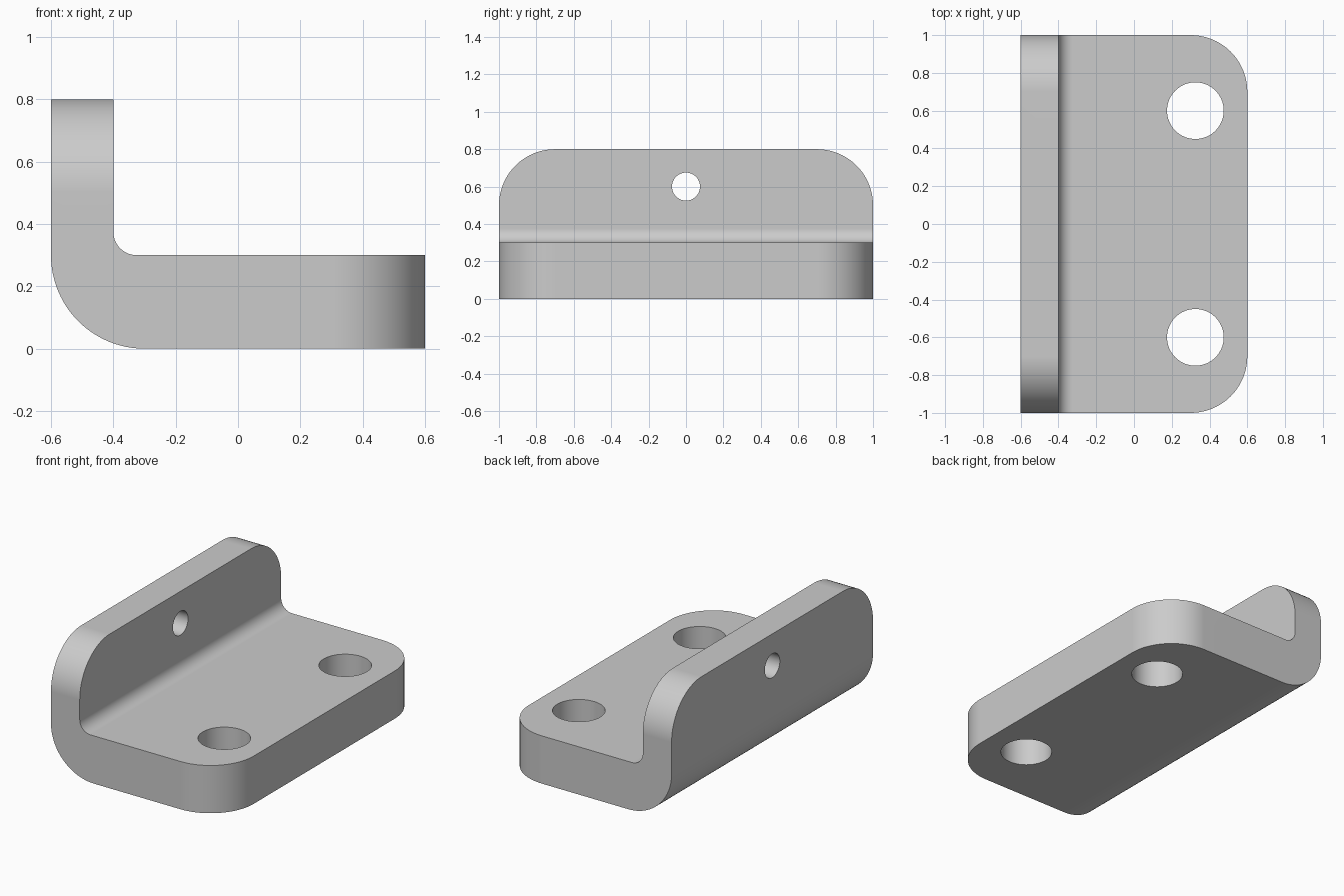
import bpy, bmesh
from math import sin, cos, pi, radians
from mathutils import Vector

if "Cube" in bpy.data.objects:
    bpy.data.objects.remove(bpy.data.objects["Cube"])


def arc(cx, cy, r, a0, a1, n=20):
    a0, a1 = radians(a0), radians(a1)
    return [(cx + r * cos(a0 + (a1 - a0) * i / n),
             cy + r * sin(a0 + (a1 - a0) * i / n)) for i in range(n + 1)]


def circle(cx, cy, r, n=64):
    return arc(cx, cy, r, 0, 360, n)[:-1]


def prism(name, pts, axis, lo, hi):
    """Extrude a 2D outline along an axis (0=x, 1=y, 2=z)."""
    def put(p, d):
        c = list(p)
        c.insert(axis, d)
        return c
    bm = bmesh.new()
    face = bm.faces.new([bm.verts.new(put(p, lo)) for p in pts])
    ext = bmesh.ops.extrude_face_region(bm, geom=[face])
    move = Vector(put((0, 0), hi - lo))
    bmesh.ops.translate(bm, vec=move, verts=[v for v in ext["geom"] if isinstance(v, bmesh.types.BMVert)])
    bmesh.ops.recalc_face_normals(bm, faces=bm.faces)
    me = bpy.data.meshes.new(name)
    bm.to_mesh(me)
    bm.free()
    ob = bpy.data.objects.new(name, me)
    bpy.context.collection.objects.link(ob)
    return ob


def cut(target, tool, op):
    """Apply a boolean and remove the cutter."""
    bpy.context.view_layer.objects.active = target
    m = target.modifiers.new("cut", 'BOOLEAN')
    m.operation, m.object, m.solver = op, tool, 'EXACT'
    bpy.ops.object.modifier_apply(modifier=m.name)
    bpy.data.objects.remove(tool)


# L-shaped body with rounded bend, outline in x-z
bracket = prism("angle_bracket",
                [(0.6, 0), (0.6, 0.3)] + arc(-0.325, 0.375, 0.075, 270, 180, 14)
                + [(-0.4, 0.8), (-0.6, 0.8)] + arc(-0.3, 0.3, 0.3, 180, 270, 24),
                1, -1, 1)

# Rounded corners on the base plate (x-y) and the upright wall (y-z)
plan = [(-0.8, -1)] + arc(0.3, -0.7, 0.3, -90, 0) + arc(0.3, 0.7, 0.3, 0, 90) + [(-0.8, 1)]
cut(bracket, prism("plan_cutter", plan, 2, -0.2, 1), 'INTERSECT')
side = [(-1, -0.2), (1, -0.2)] + arc(0.7, 0.5, 0.3, 0, 90) + arc(-0.7, 0.5, 0.3, 90, 180)
cut(bracket, prism("side_cutter", side, 0, -0.8, 0.8), 'INTERSECT')

# Two base holes and one wall hole
for s in (-1, 1):
    cut(bracket, prism("base_hole_cutter", circle(0.325, 0.6 * s, 0.15), 2, -0.2, 0.6), 'DIFFERENCE')
cut(bracket, prism("wall_hole_cutter", circle(0, 0.6, 0.075, 48), 0, -0.8, 0), 'DIFFERENCE')

# Smooth curved faces, crisp flat faces
bracket.select_set(True)
bpy.context.view_layer.objects.active = bracket
bpy.ops.object.shade_smooth_by_angle(angle=radians(30))
wn = bracket.modifiers.new("weighted_normals", 'WEIGHTED_NORMAL')
wn.keep_sharp = True
